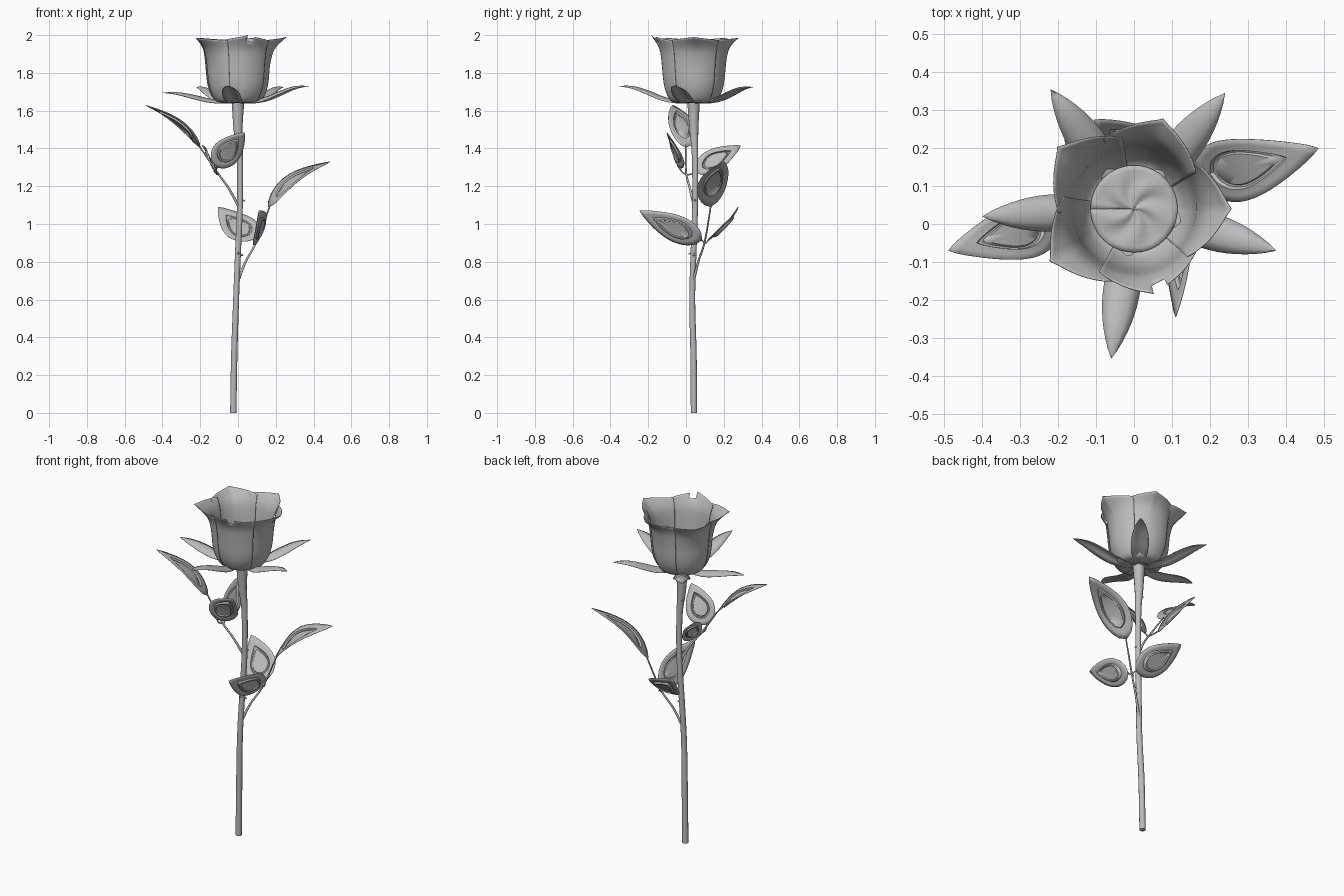
import bpy, bmesh, math
from mathutils import Vector

cube = bpy.data.objects.get("Cube")
if cube:
    bpy.data.objects.remove(cube)

grey = bpy.data.materials.new("plain_grey")
grey.use_nodes = True
COLOUR = (0.5, 0.5, 0.5, 1)
grey.diffuse_color = COLOUR
grey.node_tree.nodes["Principled BSDF"].inputs["Base Color"].default_value = COLOUR


def finish(obj):
    obj.data.materials.append(grey)
    bpy.ops.object.select_all(action='DESELECT')
    obj.select_set(True)
    bpy.context.view_layer.objects.active = obj
    if obj.type == 'CURVE':
        bpy.ops.object.convert(target='MESH')
    bpy.ops.object.shade_smooth_by_angle(angle=math.radians(50))


def mesh_object(name, bm):
    """Thin sheet object from a bmesh."""
    bmesh.ops.recalc_face_normals(bm, faces=bm.faces)
    mesh = bpy.data.meshes.new(name)
    bm.to_mesh(mesh)
    bm.free()
    obj = bpy.data.objects.new(name, mesh)
    bpy.context.collection.objects.link(obj)
    finish(obj)
    mod = obj.modifiers.new("thickness", 'SOLIDIFY')
    mod.thickness = 0.002
    mod.offset = 0


def spline(points, t):
    """Point at t (0 to 1) on a smooth curve through the points."""
    n = len(points) - 1
    i = min(int(t * n), n - 1)
    f = t * n - i
    a, b, c, d = (Vector(points[min(max(j, 0), n)]) for j in range(i - 1, i + 3))
    return 0.5 * (2 * b + (c - a) * f + (2 * a - 5 * b + 4 * c - d) * f**2
                  + (3 * b - a - 3 * c + d) * f**3)


def grid(name, rows, cols, place, keep=lambda u, v: True):
    """Sheet of quads; place(u, v) gives points for u in -1..1, v in 0..1."""
    bm = bmesh.new()
    vs = [[bm.verts.new(place(2 * c / cols - 1, r / rows)) for c in range(cols + 1)]
          for r in range(rows + 1)]
    for r in range(rows):
        for c in range(cols):
            if keep((2 * c + 1) / cols - 1, (r + 0.5) / rows):
                bm.faces.new((vs[r][c], vs[r][c + 1], vs[r + 1][c + 1], vs[r + 1][c]))
    mesh_object(name, bm)


def tube(name, points, radii):
    curve = bpy.data.curves.new(name, 'CURVE')
    curve.dimensions = '3D'
    curve.bevel_depth = 1
    curve.bevel_resolution = 4
    curve.use_fill_caps = True
    line = curve.splines.new('POLY')
    steps = 6 * (len(points) - 1)
    line.points.add(steps)
    for k, p in enumerate(line.points):
        p.co = (*spline(points, k / steps), 1)
        p.radius = spline([(r, 0) for r in radii], k / steps)[0]
    obj = bpy.data.objects.new(name, curve)
    bpy.context.collection.objects.link(obj)
    finish(obj)


# Stem, flaring into the base of the flower
tube("stem",
     [(-.025, .042, 0), (-.02, .04, .3), (-.01, .033, .6), (0, .04, .85), (.01, .048, 1.1),
      (.01, .048, 1.35), (0, .042, 1.5), (0, .04, 1.645)],
     [.017, .017, .016, .016, .016, .017, .024, .034])

# Flower cup: five overlapping petals with pointed, flared tips
CENTRE = Vector((0, .04, 0))
SEAM = [(.05, 1.642), (.11, 1.648), (.14, 1.69), (.158, 1.75), (.168, 1.85), (.177, 1.92), (.194, 1.972)]


def petal(name, angle, reach, top, notched):
    tip = [(.05, 1.642), (.115, 1.648), (.145, 1.69), (.16, 1.75), (.17, 1.85),
           (.08 + .45 * reach, 1.93), (reach, top)]

    def place(u, v):
        r, z = spline(tip, v).lerp(spline(SEAM, v), abs(u) ** 0.75)
        a = math.radians(angle + 42 * u)
        r += 0.005 * u * min(1, 3 * v)
        return CENTRE + Vector((r * math.cos(a), r * math.sin(a), z))

    def keep(u, v):
        return not (notched and 0.03 < u < 0.22 and v > 0.92)

    grid(name, 24, 24, place, keep)


for i, (angle, reach, top) in enumerate([(0, .257, 1.99), (72, .25, 1.985), (141, .26, 1.985),
                                         (212, .262, 1.985), (283, .23, 2.0)]):
    petal(f"petal_{i + 1}", angle, reach, top, i == 4)


# Crumpled heart at the bottom of the cup
def heart(u, v):
    a = math.pi * u
    r = 0.115 * v
    return CENTRE + Vector((r * math.cos(a), r * math.sin(a),
                            1.662 + 0.006 * math.sin(5 * a + 40 * r) * math.sin(math.pi * v)))


grid("flower_heart", 8, 40, heart)


# Sepals: ridged blades spreading below the cup
def sepal(name, x, y, z):
    tip = Vector((x, y, 0)) - CENTRE
    side = Vector((-tip.y, tip.x, 0)).normalized()
    rise = [(0, 0), (.04, 0), (.24, 0), (.6, 0), (.91, 0), (1, 0)]

    def place(u, v):
        width = 0.012 * (1 - v) + 0.043 * math.sin(math.pi * v ** 1.2) ** 0.85
        ridge = 0.022 * (0.5 - abs(u)) * math.sin(math.pi * v)
        height = 1.642 + (z - 1.642) * spline(rise, v)[0] + ridge
        return CENTRE + tip * v + side * width * u + Vector((0, 0, height))

    grid(name, 16, 4, place)


for i, tip in enumerate([(-.22, .355, 1.725), (.24, .345, 1.725), (.375, -.07, 1.73),
                         (-.06, -.355, 1.73), (-.4, .02, 1.695)]):
    sepal(f"sepal_{i + 1}", *tip)


# Leaves: pointed ovals with a sunken middle panel
def leaf(name, base, tip, side, width, bend):
    base, tip = Vector(base), Vector(tip)
    axis = tip - base
    side = Vector(side)
    side = (side - axis * side.dot(axis) / axis.length_squared).normalized()
    normal = axis.cross(side).normalized()
    if normal.z < 0:
        normal.negate()
    n, mid = 20, 0.42
    outline = [(k / n, 1) for k in range(n + 1)] + [(k / n, -1) for k in range(n - 1, 0, -1)]
    bm = bmesh.new()
    rings = []
    for scale, drop in ((1, 0), (.8, 0), (.63, .002), (.59, -.007), (.52, -.008), (.48, -.002), (.2, 0)):
        ring = []
        for t, s in outline:
            w = s * scale * width / 2 * math.sin(math.pi * t ** 0.76) ** 0.78 * (1.08 - 0.22 * t)
            t = mid + (t - mid) * scale
            lift = bend * math.sin(math.pi * t) + drop + 1.2 * w * w
            ring.append(bm.verts.new(base + axis * t + side * w + normal * lift))
        rings.append(ring)
    for a, b in zip(rings, rings[1:]):
        for k in range(len(a)):
            j = (k + 1) % len(a)
            bm.faces.new((a[k], a[j], b[j], b[k]))
    bm.faces.new(rings[-1])
    mesh_object(name, bm)


leaf("upper_end_leaf", (-.2, 0, 1.405), (-.49, -.07, 1.63), (0, -1, .3), .15, .03)
leaf("upper_front_leaf", (-.115, -.04, 1.30), (.035, -.1, 1.485), (.7, .4, -.45), .165, .01)
leaf("upper_back_leaf", (-.125, .05, 1.275), (-.19, .29, 1.415), (-.4, -.4, .8), .13, .01)
leaf("lower_end_leaf", (.16, .13, 1.09), (.487, .2, 1.33), (0, -.9, -.4), .175, .04)
leaf("lower_back_leaf", (.09, .12, .92), (-.105, .275, 1.09), (.7, .45, .5), .185, -.02)
leaf("lower_front_leaf", (.11, .085, .915), (.11, -.245, 1.07), (.45, .4, .8), .16, -.015)

# Leaf stalks, each with two short side stalks
THIN = [.008, .006, .005, .004]
tube("upper_stalk", [(.005, .045, 1.09), (-.05, .02, 1.19), (-.115, 0, 1.28), (-.21, 0, 1.42)], THIN)
tube("upper_front_stalk", [(-.1, .005, 1.26), (-.115, -.02, 1.275), (-.11, -.045, 1.31)], [.004] * 3)
tube("upper_back_stalk", [(-.1, .005, 1.26), (-.11, .03, 1.265), (-.127, .06, 1.28)], [.004] * 3)
tube("lower_stalk", [(0, .04, .70), (.04, .065, .8), (.1, .1, .91), (.17, .132, 1.1)], THIN)
tube("lower_back_stalk", [(.09, .098, .895), (.1, .11, .905), (.085, .125, .925)], [.004] * 3)
tube("lower_front_stalk", [(.09, .098, .895), (.1, .095, .905), (.11, .075, .92)], [.004] * 3)

# Small thorns on the stem
for i, (x, y, z) in enumerate([(.03, .04, .83), (0, .012, .84), (.04, .05, 1.12), (-.02, .06, 1.45)]):
    root = Vector((0.004, .044, z + 0.015))
    tube(f"thorn_{i + 1}", [root, root.lerp((x, y, z), .6), (x, y, z)], [.009, .005, .001])
